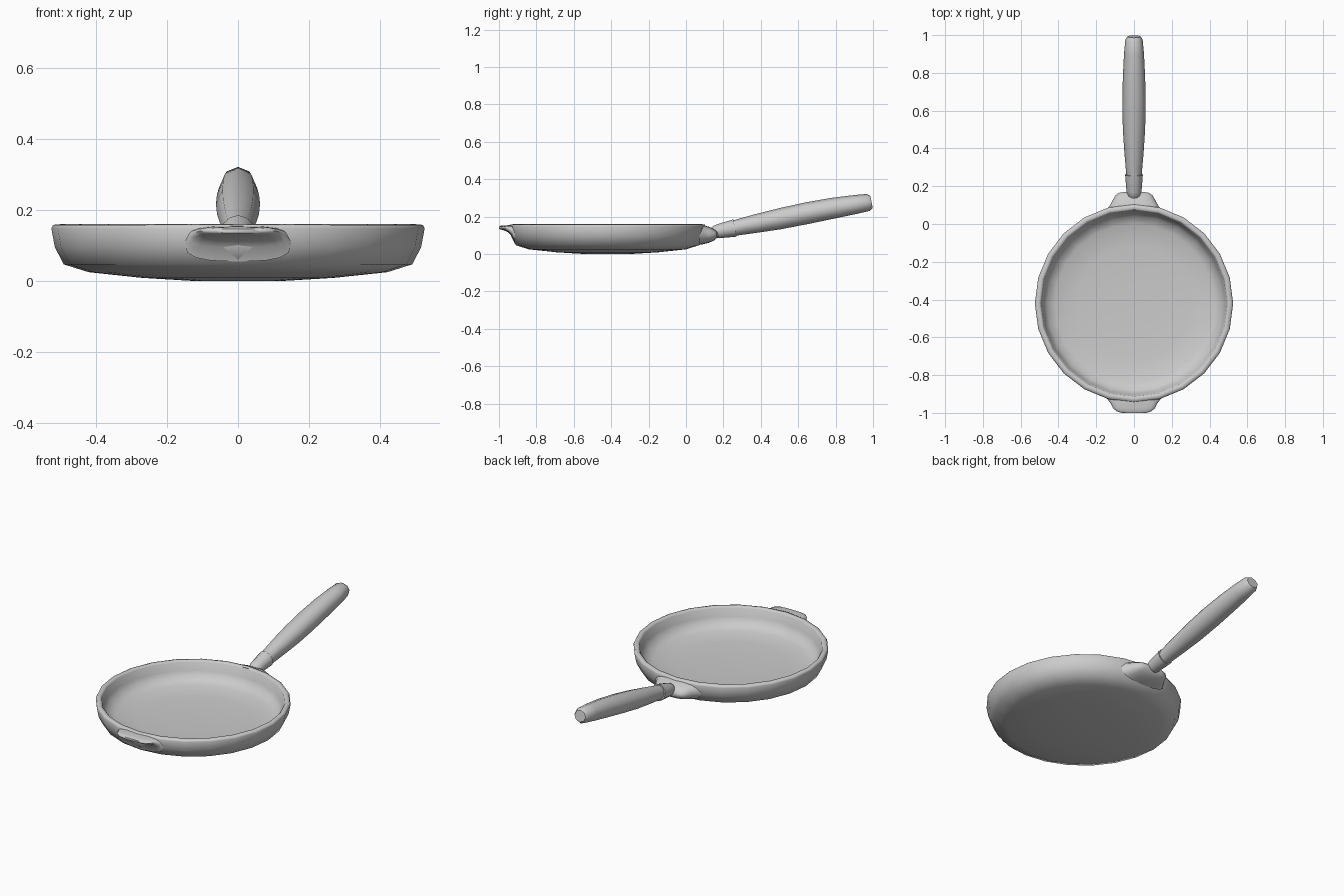
import bpy, bmesh
from math import sin, cos, pi, radians, copysign

if "Cube" in bpy.data.objects:
    bpy.data.objects.remove(bpy.data.objects["Cube"])


def loft(name, rings, angle=40):
    """Skin a list of equal-length closed rings and cap both ends."""
    bm = bmesh.new()
    loops = [[bm.verts.new(p) for p in ring] for ring in rings]
    n = len(loops[0])
    for a, b in zip(loops, loops[1:]):
        for i in range(n):
            j = (i + 1) % n
            bm.faces.new((a[i], a[j], b[j], b[i]))
    bm.faces.new(loops[0])
    bm.faces.new(loops[-1])
    bmesh.ops.recalc_face_normals(bm, faces=bm.faces[:])
    mesh = bpy.data.meshes.new(name)
    bm.to_mesh(mesh)
    bm.free()
    ob = bpy.data.objects.new(name, mesh)
    bpy.context.collection.objects.link(ob)
    bpy.ops.object.select_all(action='DESELECT')
    ob.select_set(True)
    bpy.context.view_layer.objects.active = ob
    bpy.ops.object.shade_smooth_by_angle(angle=radians(angle))
    return ob


def flat_ring(r, z, n=24, cy=-0.42):
    return [(r * cos(2 * pi * i / n), cy + r * sin(2 * pi * i / n), z) for i in range(n)]


def cross_ring(y, z, rx, rz, n=8, power=1.0, tilt=0.0):
    """Upright (optionally leaning, squarish) ring across the y axis."""
    pts = []
    for i in range(n):
        c, s = cos(2 * pi * i / n), sin(2 * pi * i / n)
        c = copysign(abs(c) ** power, c)
        s = copysign(abs(s) ** power, s)
        pts.append((rx * c, y - rz * s * sin(tilt), z + rz * s * cos(tilt)))
    return pts


# Pan: outside from the base up, over the rim, down to the cooking floor
pan_profile = [(0.12, 0.0), (0.27, 0.009), (0.42, 0.025), (0.49, 0.047),
               (0.515, 0.095), (0.525, 0.148), (0.52, 0.158), (0.50, 0.16),
               (0.493, 0.152), (0.483, 0.105), (0.462, 0.07), (0.42, 0.052),
               (0.30, 0.042), (0.12, 0.037)]
loft("pan", [flat_ring(r, z) for r, z in pan_profile], 60)

# Helper lip at the front
lip = [(-0.915, 0.105, 0.150, 0.050), (-0.93, 0.125, 0.138, 0.030),
       (-0.95, 0.135, 0.123, 0.019), (-0.975, 0.140, 0.111, 0.013),
       (-0.992, 0.141, 0.092, 0.010), (-1.0, 0.141, 0.065, 0.006)]
loft("front_lip", [cross_ring(y, z, rx, rz, 16, 0.7) for y, z, rx, rz in lip], 60)

# Boss joining the pan to the handle
boss = [(0.073, 0.103, 0.150, 0.054), (0.095, 0.103, 0.130, 0.050),
        (0.125, 0.103, 0.113, 0.042), (0.15, 0.103, 0.100, 0.031),
        (0.165, 0.103, 0.080, 0.018), (0.17, 0.103, 0.050, 0.009)]
loft("handle_boss", [cross_ring(y, z, rx, rz, 16, 0.75) for y, z, rx, rz in boss], 60)

# Ferrule, flaring slightly towards the grip
TILT = radians(11)
ferrule = [(0.135, 0.115, 0.022, 0.020), (0.15, 0.118, 0.034, 0.032),
           (0.175, 0.122, 0.040, 0.038), (0.262, 0.139, 0.047, 0.047)]
loft("ferrule", [cross_ring(y, z, rx, rz, 12, 1, TILT) for y, z, rx, rz in ferrule])

# Swelling grip with a blunt rounded end
grip = [(0.25, 0.137, 0.040, 0.041), (0.38, 0.164, 0.051, 0.050),
        (0.50, 0.188, 0.059, 0.056), (0.64, 0.217, 0.062, 0.058),
        (0.78, 0.244, 0.059, 0.056), (0.90, 0.264, 0.053, 0.051),
        (0.975, 0.276, 0.046, 0.046), (0.992, 0.278, 0.036, 0.033)]
loft("grip", [cross_ring(y, z, rx, rz, 8, 1, TILT) for y, z, rx, rz in grip], 50)
